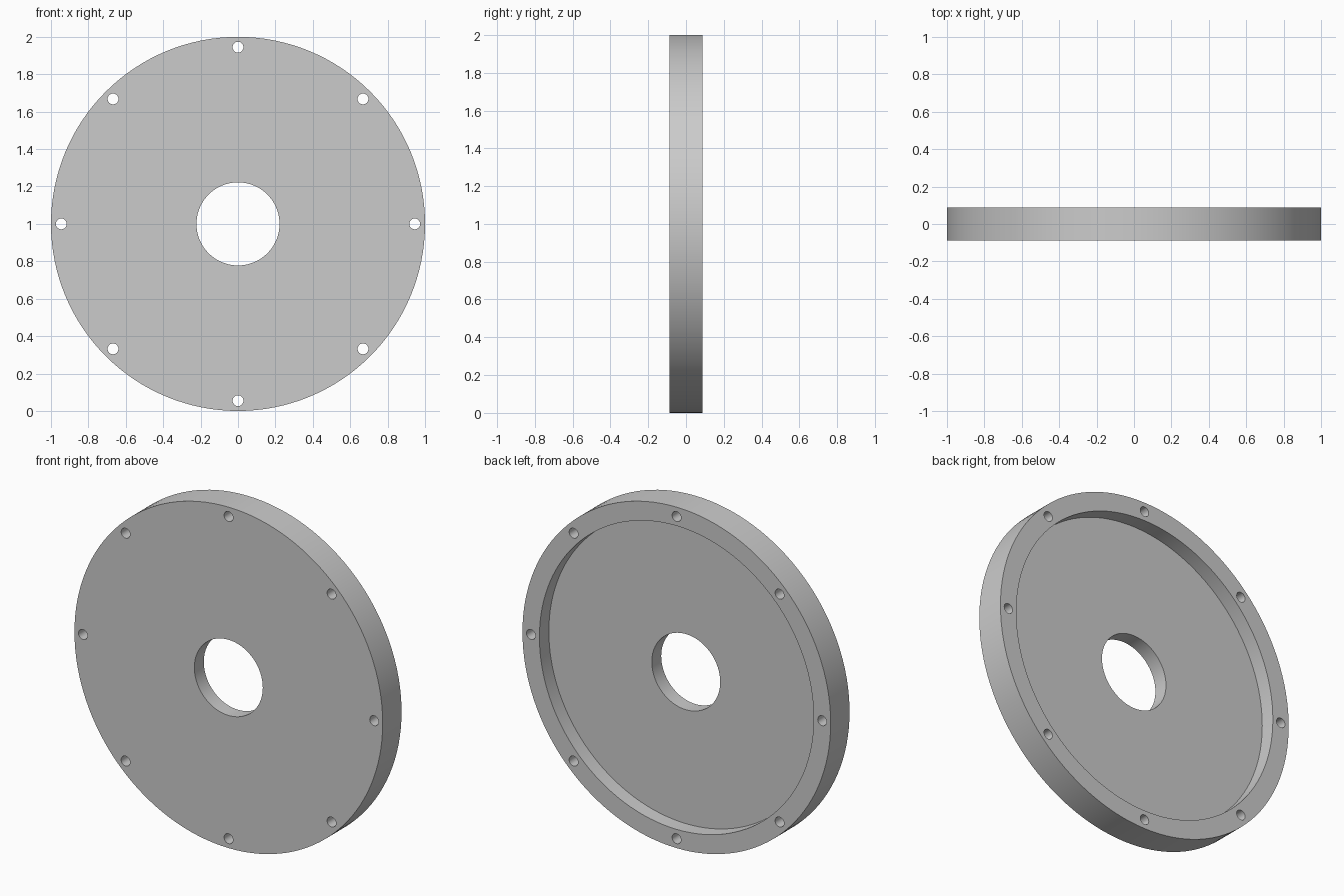
import bpy, bmesh
from math import cos, sin, pi, radians
from mathutils import Matrix, Vector

cube = bpy.data.objects.get("Cube")
if cube:
    bpy.data.objects.remove(cube, do_unlink=True)

HALF = 0.0875          # half thickness of the disc
FLOOR = 0.0            # y of the recess floor
OUTER, RECESS, BORE = 1.0, 0.89, 0.222
BOLT_CIRCLE, BOLT_R, BOLTS = 0.945, 0.029, 8
SEGMENTS = 128
CENTRE = Vector((0, 0, 1))

grey = bpy.data.materials.new("plain grey")
grey.use_nodes = True
colour = (0.6, 0.6, 0.6, 1)
grey.diffuse_color = colour
grey.node_tree.nodes["Principled BSDF"].inputs["Base Color"].default_value = colour


def add_object(name, bm):
    bmesh.ops.recalc_face_normals(bm, faces=bm.faces)
    mesh = bpy.data.meshes.new(name)
    bm.to_mesh(mesh)
    bm.free()
    mesh.materials.append(grey)
    obj = bpy.data.objects.new(name, mesh)
    bpy.context.collection.objects.link(obj)
    return obj


def lathe(name, profile):
    """Turn a closed (radius, y) outline about the disc axis."""
    bm = bmesh.new()
    rings = []
    for i in range(SEGMENTS):
        a = 2 * pi * i / SEGMENTS
        rings.append([bm.verts.new((r * cos(a), y, CENTRE.z + r * sin(a))) for r, y in profile])
    n = len(profile)
    for i, ring in enumerate(rings):
        nxt = rings[(i + 1) % SEGMENTS]
        for j in range(n):
            k = (j + 1) % n
            bm.faces.new((ring[j], ring[k], nxt[k], nxt[j]))
    return add_object(name, bm)


# Disc with a raised rim at the back and a central bore
plate = lathe("flange_plate", [(BORE, -HALF), (OUTER, -HALF), (OUTER, HALF),
                               (RECESS, HALF), (RECESS, FLOOR), (BORE, FLOOR)])

# Ring of bolt hole cutters
bm = bmesh.new()
for i in range(BOLTS):
    a = 2 * pi * i / BOLTS
    place = Matrix.Translation(CENTRE + BOLT_CIRCLE * Vector((cos(a), 0, sin(a))))
    bmesh.ops.create_cone(bm, cap_ends=True, segments=32, radius1=BOLT_R, radius2=BOLT_R,
                          depth=4 * HALF, matrix=place @ Matrix.Rotation(pi / 2, 4, 'X'))
cutter = add_object("bolt_hole_cutter", bm)
cutter.hide_render = True

cut = plate.modifiers.new("bolt_holes", 'BOOLEAN')
cut.operation = 'DIFFERENCE'
cut.solver = 'EXACT'
cut.object = cutter

bpy.ops.object.select_all(action='DESELECT')
plate.select_set(True)
bpy.context.view_layer.objects.active = plate
bpy.ops.object.modifier_apply(modifier=cut.name)
bpy.data.objects.remove(cutter, do_unlink=True)

# Smooth round walls, crisp rims
bpy.ops.object.shade_smooth_by_angle(angle=radians(30))
